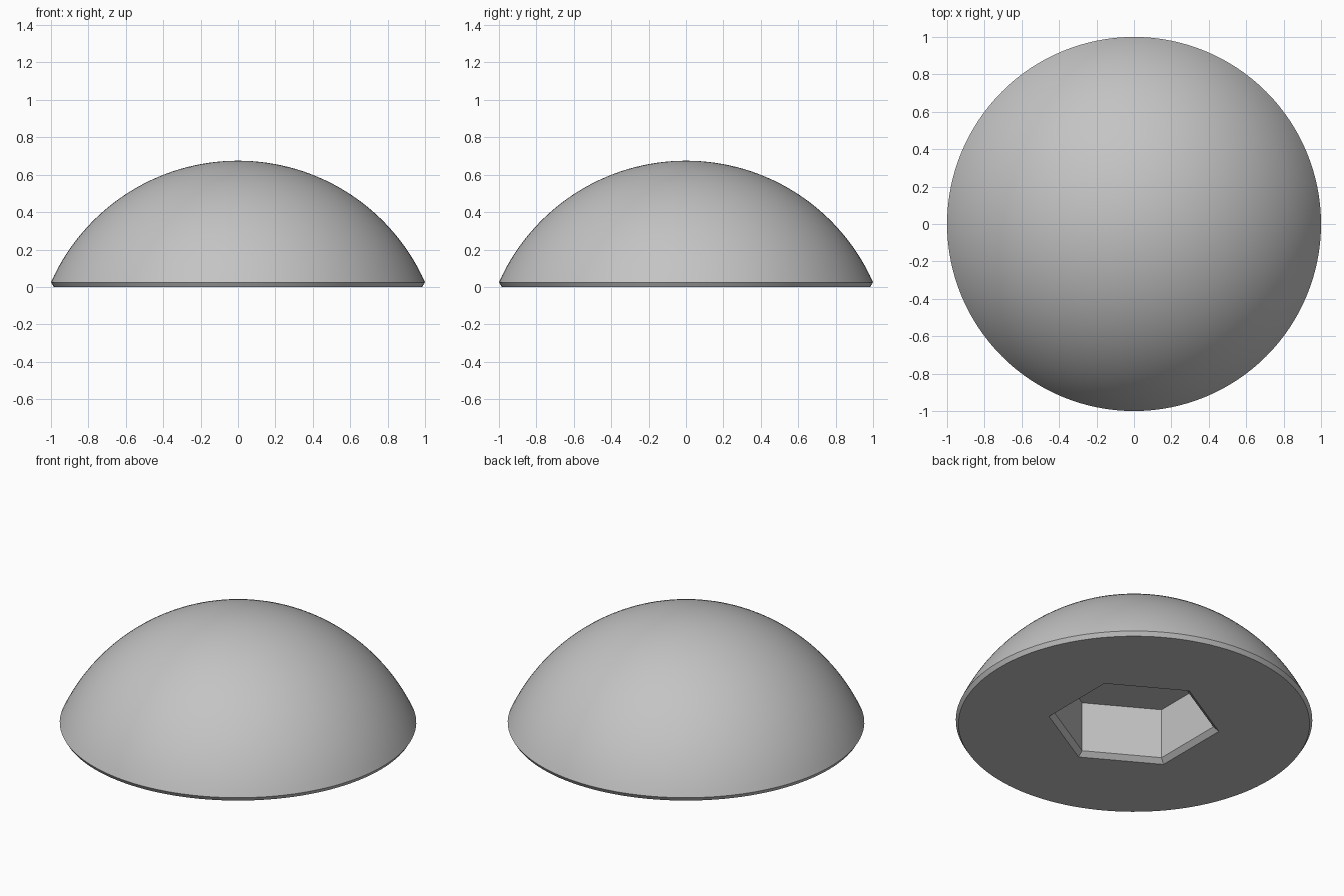
import bpy, bmesh, math

cube = bpy.data.objects.get("Cube")
if cube:
    bpy.data.objects.remove(cube, do_unlink=True)

RIM_Z, TOP_Z, BASE_R = 0.025, 0.675, 0.985
SOCKET_R, SOCKET_TOP, CHAMFER = 0.452, 0.337, 0.027

grey = bpy.data.materials.new("light_grey")
grey.use_nodes = True
colour = (0.55, 0.55, 0.55, 1)
grey.diffuse_color = colour
grey.node_tree.nodes["Principled BSDF"].inputs["Base Color"].default_value = colour


def lathe(name, profile, sides, start=0.0):
    """Closed solid from (radius, z) rings; radius 0 makes a pole, open ends are capped."""
    bm = bmesh.new()
    rings = []
    for r, z in profile:
        count = sides if r > 0 else 1
        turns = [start + math.tau * i / sides for i in range(count)]
        rings.append([bm.verts.new((r * math.cos(a), r * math.sin(a), z)) for a in turns])
    for low, high in zip(rings, rings[1:]):
        for i in range(sides):
            j = (i + 1) % sides
            if len(high) == 1:
                bm.faces.new((low[i], low[j], high[0]))
            else:
                bm.faces.new((low[i], low[j], high[j], high[i]))
    for ring in (rings[0], rings[-1]):
        if len(ring) > 1:
            bm.faces.new(ring)
    bmesh.ops.recalc_face_normals(bm, faces=bm.faces)
    mesh = bpy.data.meshes.new(name)
    bm.to_mesh(mesh)
    bm.free()
    mesh.materials.append(grey)
    obj = bpy.data.objects.new(name, mesh)
    bpy.context.collection.objects.link(obj)
    return obj


# Domed head: narrow bevel under the rim, then a spherical cap
height = TOP_Z - RIM_Z
radius = (1 + height ** 2) / (2 * height)
sweep = math.asin(1 / radius)
steps = 32
profile = [(BASE_R, 0)]
for k in range(steps):
    a = sweep * (1 - k / steps)
    profile.append((radius * math.sin(a), TOP_Z - radius + radius * math.cos(a)))
profile.append((0, TOP_Z))
dome = lathe("domed_head", profile, 128)

# Hexagonal socket with a chamfered mouth, corners on the y axis
flare = CHAMFER / math.cos(math.pi / 6)
cutter = lathe("socket_cutter", [(SOCKET_R + 2 * flare, -CHAMFER), (SOCKET_R, CHAMFER),
                                 (SOCKET_R, SOCKET_TOP)], 6, math.pi / 6)
cutter.hide_render = True

cut = dome.modifiers.new("socket", "BOOLEAN")
cut.operation = "DIFFERENCE"
cut.solver = "EXACT"
cut.object = cutter

bpy.ops.object.select_all(action="DESELECT")
dome.select_set(True)
bpy.context.view_layer.objects.active = dome
bpy.ops.object.modifier_apply(modifier=cut.name)
bpy.data.objects.remove(cutter, do_unlink=True)
bpy.ops.object.shade_smooth_by_angle(angle=math.radians(30))
